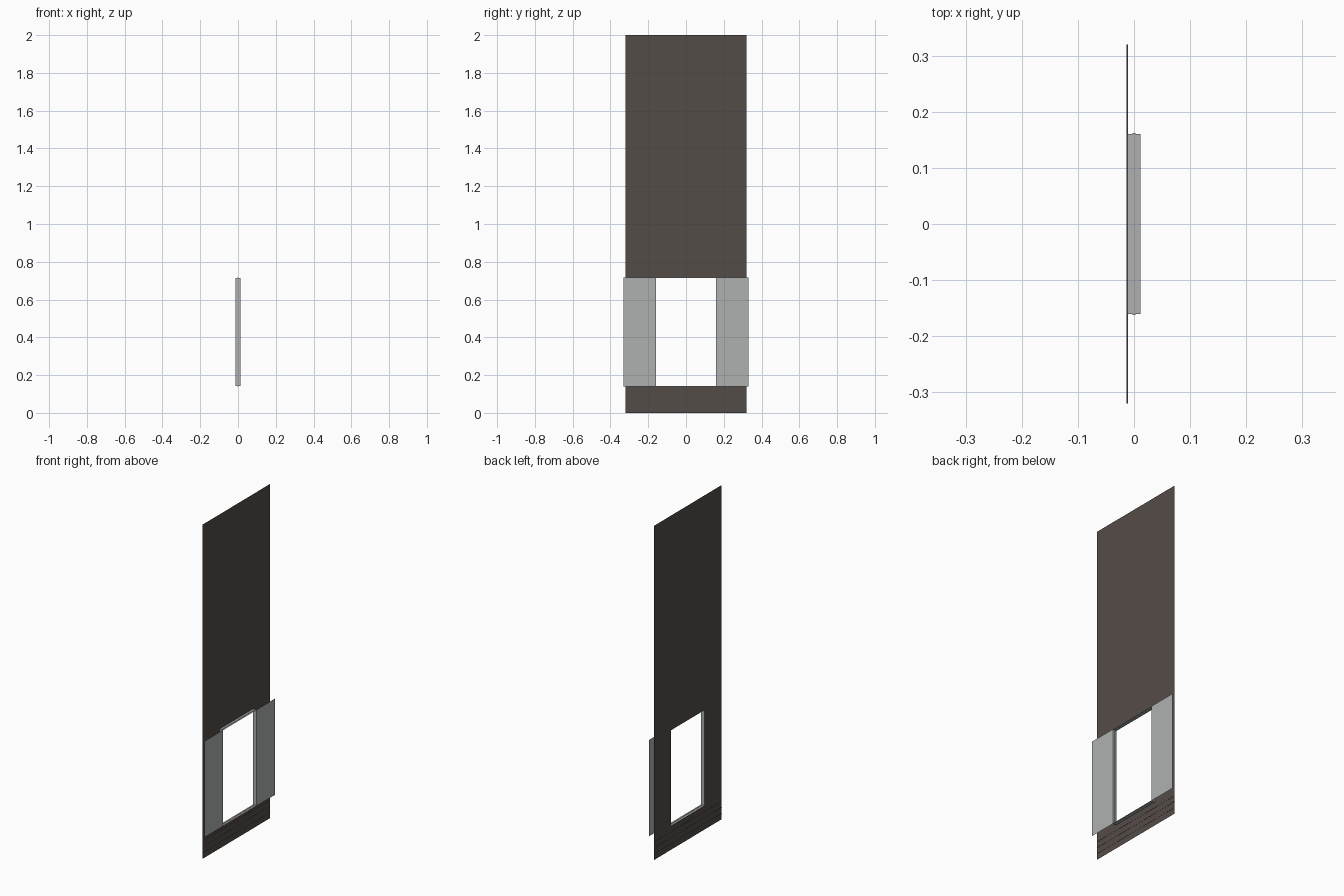
import bpy

if "Cube" in bpy.data.objects:
    bpy.data.objects.remove(bpy.data.objects["Cube"])

WALL_X, FRONT_X = -0.012, 0.012       # wall sheet and front of the window frame
HALF_W, HEIGHT = 0.32, 2.0
OPEN_Y, OPEN_Z0, OPEN_Z1 = 0.16, 0.143, 0.715


def material(name, color):
    m = bpy.data.materials.new(name)
    m.diffuse_color = (*color, 1)
    m.use_nodes = True
    m.node_tree.nodes["Principled BSDF"].inputs["Base Color"].default_value = m.diffuse_color
    return m


brown = material("dark_brown", (0.088, 0.072, 0.064))
grey = material("light_grey", (0.42, 0.44, 0.43))


def mesh_object(name, verts, faces, mat):
    me = bpy.data.meshes.new(name)
    me.from_pydata(verts, [], faces)
    me.materials.append(mat)
    ob = bpy.data.objects.new(name, me)
    bpy.context.collection.objects.link(ob)
    return ob


def panel(name, x, y0, y1, z0, z1, mat):
    return mesh_object(name, [(x, y0, z0), (x, y1, z0), (x, y1, z1), (x, y0, z1)],
                       [(0, 1, 2, 3)], mat)


# Wall sheet: four pieces around the opening
outer = [(-HALF_W, 0), (HALF_W, 0), (HALF_W, HEIGHT), (-HALF_W, HEIGHT)]
inner = [(-OPEN_Y, OPEN_Z0), (OPEN_Y, OPEN_Z0), (OPEN_Y, OPEN_Z1), (-OPEN_Y, OPEN_Z1)]
mesh_object("wall", [(WALL_X, y, z) for y, z in outer + inner],
            [(i, (i + 1) % 4, 4 + (i + 1) % 4, 4 + i) for i in range(4)], brown)

# Fine horizontal ledges at the foot of the wall
for i in range(3):
    z = 0.036 * (i + 1)
    mesh_object(f"wall_ledge_{i + 1}",
                [(WALL_X + dx, y, z) for dx, y in ((-0.001, -HALF_W), (0.001, -HALF_W),
                                                   (0.001, HALF_W), (-0.001, HALF_W))],
                [(0, 1, 2, 3)], brown)

# Window reveal: a profile with a shallow centre groove swept round the opening
profile = [(WALL_X, 0), (-0.003, 0), (-0.003, 0.002), (0.003, 0.002), (0.003, 0), (FRONT_X, 0)]
verts, faces = [], []
for x, d in profile:
    verts += [(x, -OPEN_Y - d, OPEN_Z0 - d), (x, OPEN_Y + d, OPEN_Z0 - d),
              (x, OPEN_Y + d, OPEN_Z1 + d), (x, -OPEN_Y - d, OPEN_Z1 + d)]
for k in range(len(profile) - 1):
    for i in range(4):
        j = (i + 1) % 4
        faces.append((4 * k + i, 4 * k + 4 + i, 4 * k + 4 + j, 4 * k + j))
mesh_object("window_reveal", verts, faces, grey)

# Flat shutters either side of the opening
panel("left_shutter", FRONT_X, -0.332, -OPEN_Y, 0.141, 0.717, grey)
panel("right_shutter", FRONT_X, OPEN_Y, 0.332, 0.141, 0.717, grey)
